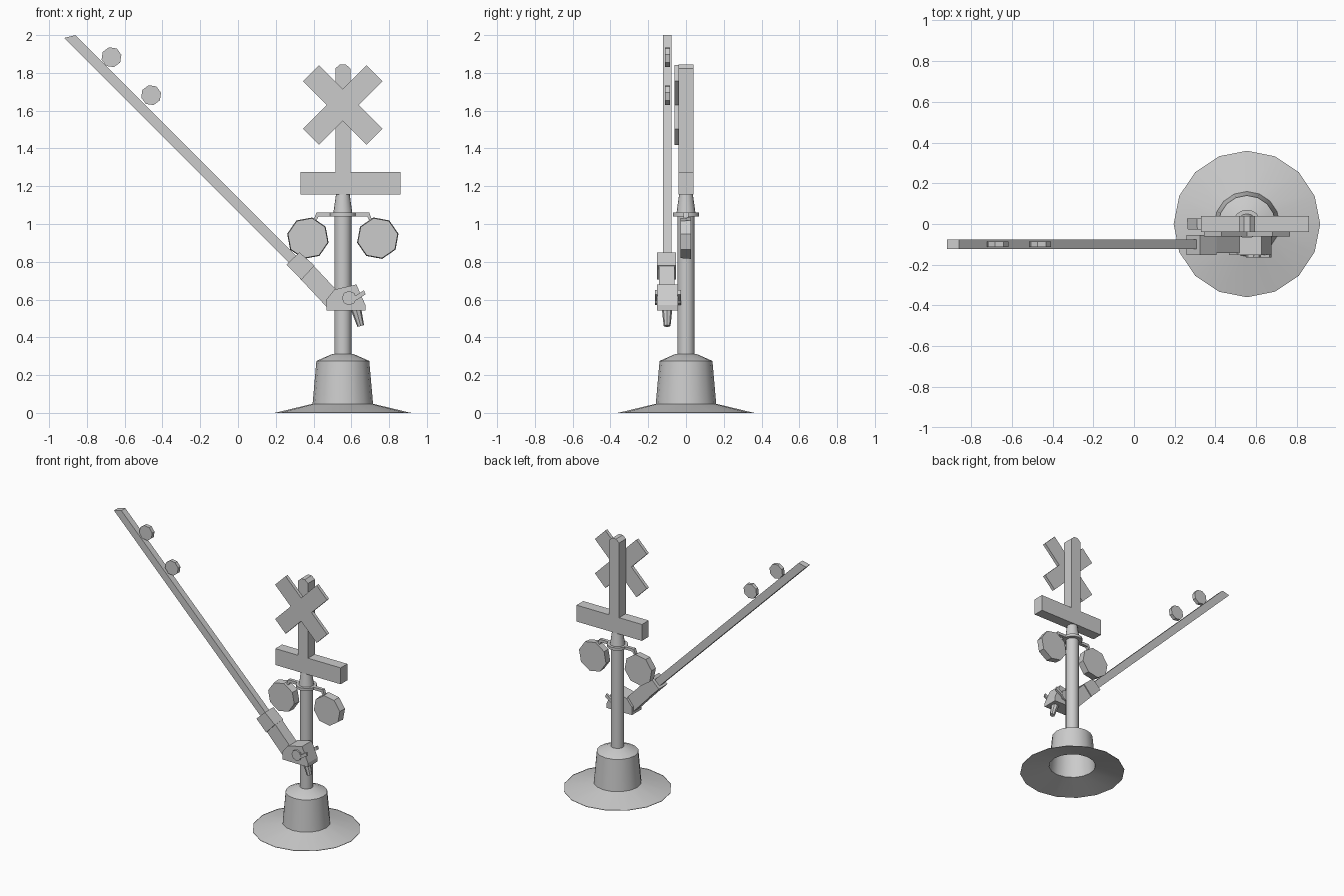
import bpy, bmesh, math
from mathutils import Matrix, Vector

if "Cube" in bpy.data.objects:
    bpy.data.objects.remove(bpy.data.objects["Cube"], do_unlink=True)

grey = bpy.data.materials.new("plain grey")
grey.use_nodes = True
GREY = (0.6, 0.6, 0.6, 1)
grey.diffuse_color = GREY
grey.node_tree.nodes["Principled BSDF"].inputs["Base Color"].default_value = GREY

PX = 0.555     # post axis
ARM_Y = -0.10  # plane of the gate arm


def finish(name, bm, smooth=False):
    bmesh.ops.recalc_face_normals(bm, faces=bm.faces)
    me = bpy.data.meshes.new(name)
    bm.to_mesh(me)
    bm.free()
    me.materials.append(grey)
    ob = bpy.data.objects.new(name, me)
    bpy.context.scene.collection.objects.link(ob)
    if smooth:
        bpy.ops.object.select_all(action='DESELECT')
        ob.select_set(True)
        bpy.context.view_layer.objects.active = ob
        bpy.ops.object.shade_smooth_by_angle(angle=math.radians(30))
    return ob


def plate(name, outline, y0, y1):
    """Extrude an x-z outline from y0 to y1."""
    bm = bmesh.new()
    face = bm.faces.new([bm.verts.new((x, y0, z)) for x, z in outline])
    ext = bmesh.ops.extrude_face_region(bm, geom=[face])
    verts = [v for v in ext["geom"] if isinstance(v, bmesh.types.BMVert)]
    bmesh.ops.translate(bm, verts=verts, vec=(0, y1 - y0, 0))
    return finish(name, bm)


def lathe(name, profile, sides=16, caps=True):
    """Turn an (r, z) profile around the post axis."""
    bm = bmesh.new()
    rings = []
    for r, z in profile:
        rings.append([bm.verts.new((PX + r * math.cos(math.tau * i / sides),
                                    r * math.sin(math.tau * i / sides), z))
                      for i in range(sides)])
    for a, b in zip(rings, rings[1:]):
        for i in range(sides):
            j = (i + 1) % sides
            bm.faces.new((a[i], a[j], b[j], b[i]))
    if caps:
        bm.faces.new(rings[0])
        bm.faces.new(rings[-1])
    return finish(name, bm, True)


def disc(name, x, z, r, y0, y1, sides=8, turn=12, r_front=None):
    """Faceted disc facing the front."""
    bm = bmesh.new()
    m = (Matrix.Translation((x, (y0 + y1) / 2, z)) @ Matrix.Rotation(math.radians(90), 4, 'X')
         @ Matrix.Rotation(math.radians(turn), 4, 'Z'))
    bmesh.ops.create_cone(bm, cap_ends=True, segments=sides, radius1=r,
                          radius2=r_front or r, depth=y1 - y0, matrix=m)
    return finish(name, bm)


def rect(x0, x1, z0, z1):
    return [(x0, z0), (x1, z0), (x1, z1), (x0, z1)]


# Base: open flared skirt with a tapered drum
lathe("base", [(0.36, 0.003), (0.36, 0.0), (0.16, 0.048), (0.14, 0.275), (0.06, 0.31), (0.0451, 0.312)],
      caps=False)

# Post: round lower tube, collar, taper, squared upper post with pointed top
lathe("lower_post", [(0.045, 0.30), (0.045, 1.06)])
lathe("post_collar", [(0.07, 1.04), (0.07, 1.06)])
lathe("post_taper", [(0.05, 1.06), (0.036, 1.16)])
plate("upper_post", [(PX - 0.04, 1.155), (PX + 0.04, 1.155), (PX + 0.04, 1.823),
                     (PX + 0.015, 1.845), (PX - 0.015, 1.845), (PX - 0.04, 1.823)], -0.04, 0.04)
plate("name_board", rect(0.33, 0.86, 1.155, 1.275), -0.039, 0.039)

# Crossed boards as one twelve-sided outline
cross = []
h, L = 0.06, 0.238
for k in range(4):
    a = math.radians(45 + 90 * k)
    for u, v in ((h, -h), (L, -h), (L, h)):
        cross.append((PX + u * math.cos(a) - v * math.sin(a),
                      1.63 + u * math.sin(a) + v * math.cos(a)))
plate("crossed_boards", cross, -0.062, -0.038)

# Pair of warning lights on a bracket
for side, s in (("left", 1), ("right", -1)):
    x = PX + s * 0.185
    disc(side + "_light", x, 0.925, 0.112, -0.028, 0.026, turn=90 + 12 * s, r_front=0.108)
    hanger = [(PX + s * 0.04, 1.04), (PX + s * 0.04, 1.06), (PX + s * 0.14, 1.06),
              (PX + s * 0.155, 1.02), (PX + s * 0.14, 1.02), (PX + s * 0.128, 1.04)]
    plate(side + "_light_hanger", hanger, -0.012, 0.012)

# Gate arm with two lamps
plate("gate_arm", [(-0.92, 1.985), (0.30, 0.765), (0.34, 0.80), (-0.86, 2.0)],
      ARM_Y - 0.023, ARM_Y + 0.023)
for i, (x, z) in enumerate(((-0.67, 1.883), (-0.46, 1.682))):
    disc("arm_lamp_%d" % (i + 1), x, z, 0.054, -0.112, -0.085, turn=14)

# Arm holder: collar, shank and pivot housing
plate("arm_collar", [(0.325, 0.85), (0.257, 0.785), (0.336, 0.705), (0.405, 0.78)], -0.153, -0.053)
plate("arm_shank", [(0.325, 0.715), (0.47, 0.56), (0.55, 0.62), (0.395, 0.785)], -0.143, -0.06)
plate("pivot_housing", [(0.468, 0.543), (0.675, 0.541), (0.675, 0.57), (0.627, 0.68),
                        (0.51, 0.653), (0.468, 0.6)], -0.153, -0.042)

# Pivot hub and lever on both faces of the housing
for side, y0, y1 in (("front", -0.165, -0.150), ("back", -0.045, -0.026)):
    disc(side + "_pivot", 0.588, 0.608, 0.038, y0, y1, turn=0)
    plate(side + "_lever", [(0.60, 0.605), (0.612, 0.588), (0.675, 0.627), (0.667, 0.65)],
          y0 + 0.001, y1 - 0.001)

# Tapered peg hanging under the housing
bm = bmesh.new()
top, tip = Vector((0.622, ARM_Y, 0.56)), Vector((0.65, ARM_Y, 0.46))
axis = tip - top
m = Matrix.Translation((top + tip) / 2) @ axis.to_track_quat('Z', 'Y').to_matrix().to_4x4()
bmesh.ops.create_cone(bm, cap_ends=True, segments=8, radius1=0.029, radius2=0.018,
                      depth=axis.length, matrix=m)
finish("counterweight_peg", bm)
